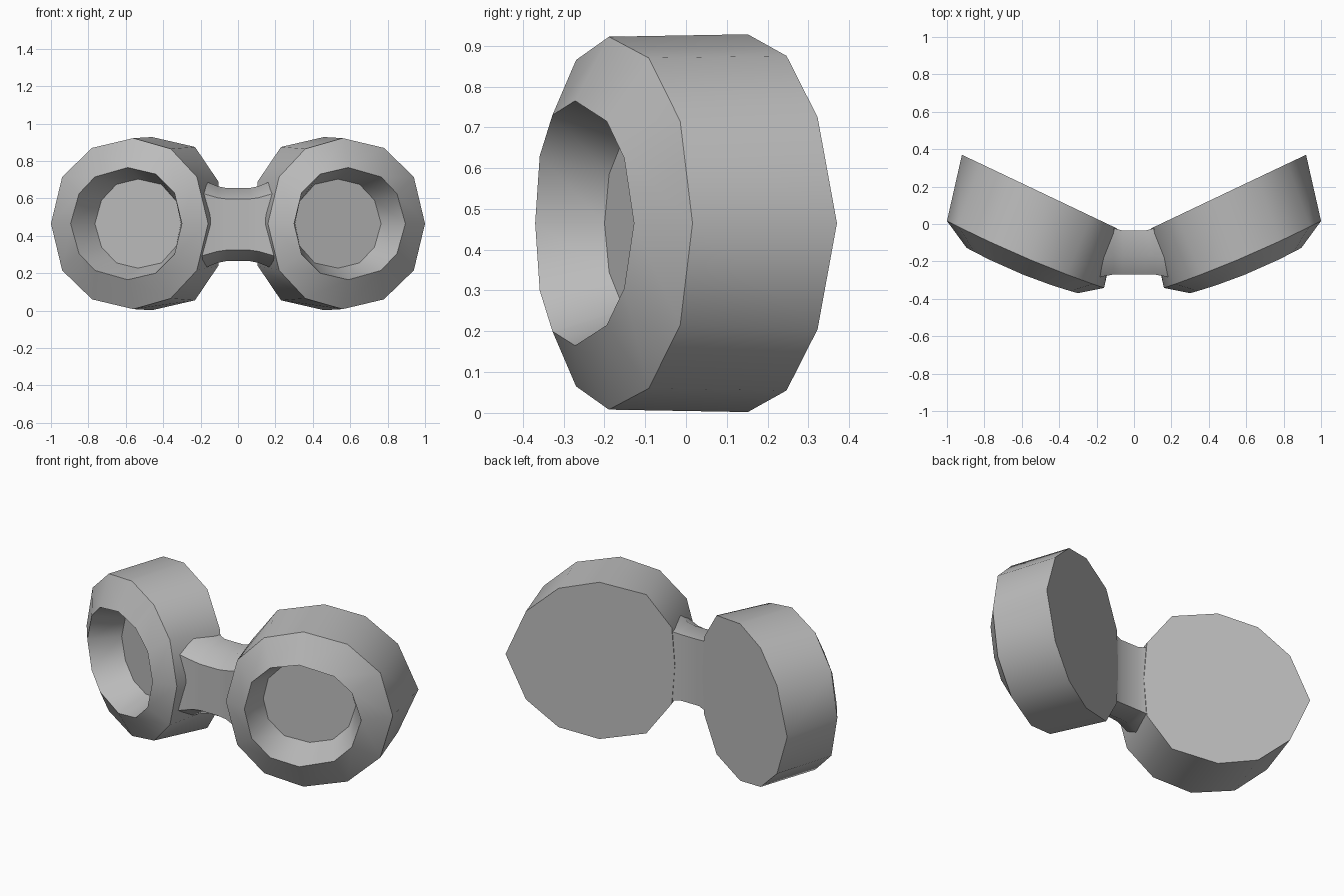
import bpy
import bmesh
import math

cube = bpy.data.objects.get("Cube")
if cube:
    bpy.data.objects.remove(cube, do_unlink=True)

# Single flat colour
grey = bpy.data.materials.new("plain_grey")
grey.use_nodes = True
colour = (0.5, 0.5, 0.5, 1)
grey.diffuse_color = colour
grey.node_tree.nodes["Principled BSDF"].inputs["Base Color"].default_value = colour

MID_Z = 0.465


def loft(name, rings):
    """Skin a list of equal closed rings and cap both ends."""
    bm = bmesh.new()
    loops = [[bm.verts.new(point) for point in ring] for ring in rings]
    for first, second in zip(loops, loops[1:]):
        count = len(first)
        for i in range(count):
            j = (i + 1) % count
            bm.faces.new((first[i], first[j], second[j], second[i]))
    bm.faces.new(loops[0])
    bm.faces.new(loops[-1])
    bmesh.ops.recalc_face_normals(bm, faces=bm.faces)
    mesh = bpy.data.meshes.new(name)
    bm.to_mesh(mesh)
    bm.free()
    mesh.materials.append(grey)
    obj = bpy.data.objects.new(name, mesh)
    bpy.context.collection.objects.link(obj)
    bpy.ops.object.select_all(action="DESELECT")
    obj.select_set(True)
    bpy.context.view_layer.objects.active = obj
    bpy.ops.object.shade_smooth_by_angle(angle=math.radians(46))
    return obj


def slanted_ring(side, half, depth, slope, bow):
    """Twelve-sided ring on a slanted plane, mirrored about mid height."""
    outline = half + [(x, -h) for x, h in half[-2:0:-1]]
    return [(side * x, depth + slope * (x - 0.6) + bow * (x - 0.6) ** 2, MID_Z + h)
            for x, h in outline]


# Half outlines (x, height above middle), from the outer end to the inner end
back = [(0.92, 0), (0.82, 0.26), (0.66, 0.41), (0.46, 0.463),
        (0.23, 0.41), (0.105, 0.225), (0.09, 0)]
rim = [(1.0, 0), (0.94, 0.25), (0.78, 0.405), (0.56, 0.457),
       (0.36, 0.4), (0.22, 0.25), (0.16, 0)]
mouth = [(0.895, 0), (0.85, 0.16), (0.765, 0.25), (0.59, 0.3),
         (0.44, 0.265), (0.34, 0.165), (0.3, 0)]
floor = [(0.765, 0), (0.73, 0.125), (0.65, 0.21), (0.535, 0.238),
         (0.41, 0.21), (0.33, 0.12), (0.305, 0)]

# Hollow pods: back, outer rim, chamfer to the mouth, recess floor
for label, side in (("left", 1), ("right", -1)):
    loft(label + "_pod", [
        slanted_ring(side, back, 0.218, 0.475, 0),
        slanted_ring(side, rim, -0.172, 0.43, 0.1),
        slanted_ring(side, mouth, -0.268, 0.408, 0.23),
        slanted_ring(side, floor, -0.067, 0.45, 0),
    ])


# Bridge between the pods, flared where it meets them
def bridge_section(x, rear, front, height):
    upper = [(rear, height), (front + 0.1, height), (front, height * 0.7)]
    outline = upper + [(y, -h) for y, h in reversed(upper)]
    return [(x, y, MID_Z - 0.005 + h) for y, h in outline]


stations = [(0.22, 0.02, -0.29, 0.25), (0.11, -0.022, -0.27, 0.205),
            (0.06, -0.035, -0.27, 0.195)]
sections = [bridge_section(-x, *rest) for x, *rest in stations]
sections += [bridge_section(x, *rest) for x, *rest in reversed(stations)]
loft("bridge", sections)
